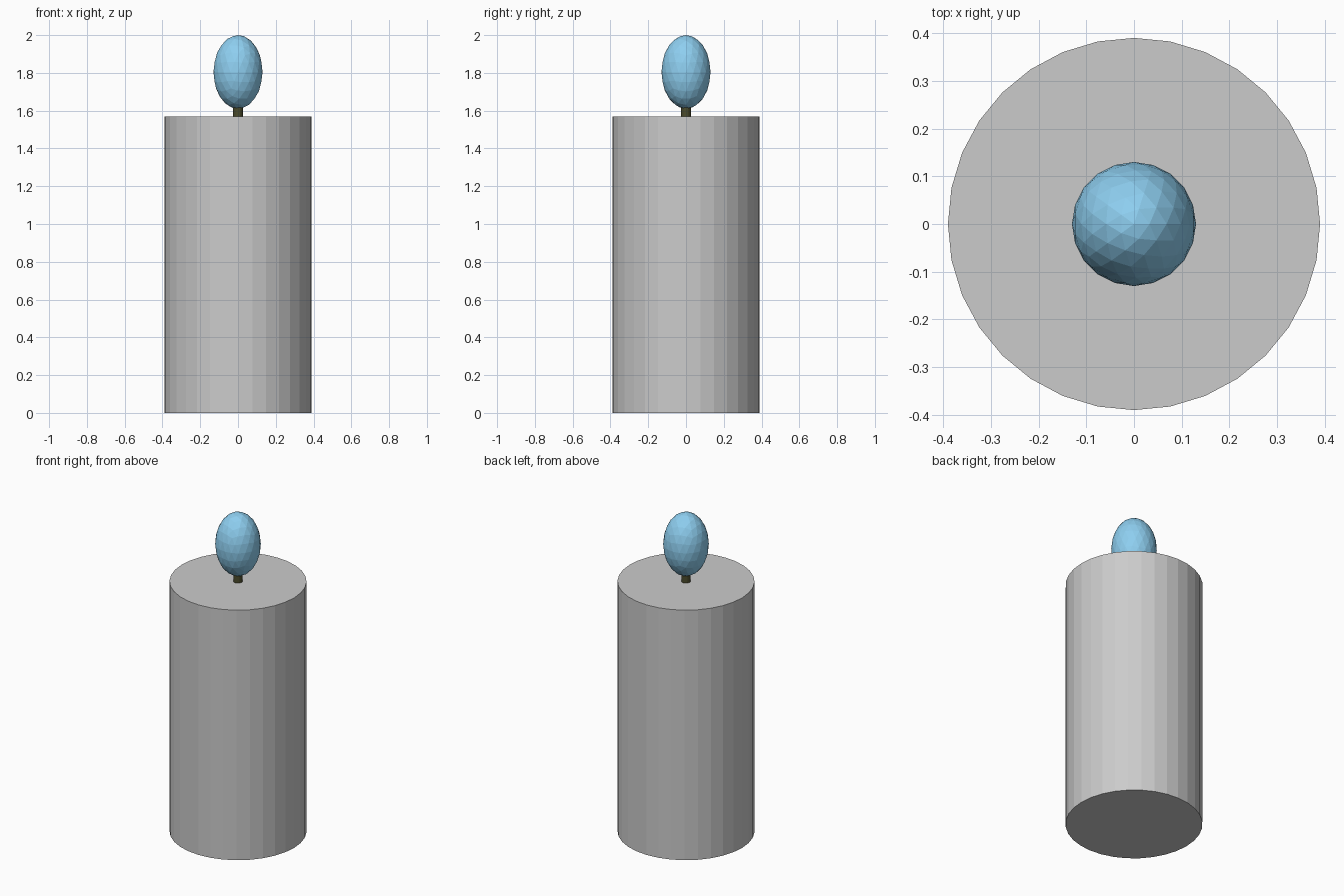
import bpy

if "Cube" in bpy.data.objects:
    bpy.data.objects.remove(bpy.data.objects["Cube"])


def colour(obj, name, rgb):
    mat = bpy.data.materials.new(name)
    mat.diffuse_color = (*rgb, 1)
    mat.use_nodes = True
    mat.node_tree.nodes["Principled BSDF"].inputs["Base Color"].default_value = mat.diffuse_color
    obj.data.materials.append(mat)


def cylinder(name, sides, radius, bottom, top):
    bpy.ops.mesh.primitive_cylinder_add(
        vertices=sides, radius=radius, depth=top - bottom,
        location=(0, 0, (bottom + top) / 2))
    obj = bpy.context.object
    obj.name = name
    return obj


# Wax body
cylinder("candle_body", 32, 0.39, 0, 1.57)

# Wick, running up into the flame
wick = cylinder("wick", 16, 0.026, 1.57, 1.70)
colour(wick, "dark_olive", (0.07, 0.07, 0.025))

# Faceted flame, stretched upwards
bpy.ops.mesh.primitive_ico_sphere_add(subdivisions=3, radius=0.13, location=(0, 0, 1.805))
flame = bpy.context.object
flame.name = "flame"
flame.scale.z = 1.5
bpy.ops.object.transform_apply(location=False, rotation=False, scale=True)
colour(flame, "light_blue", (0.27, 0.62, 0.87))
